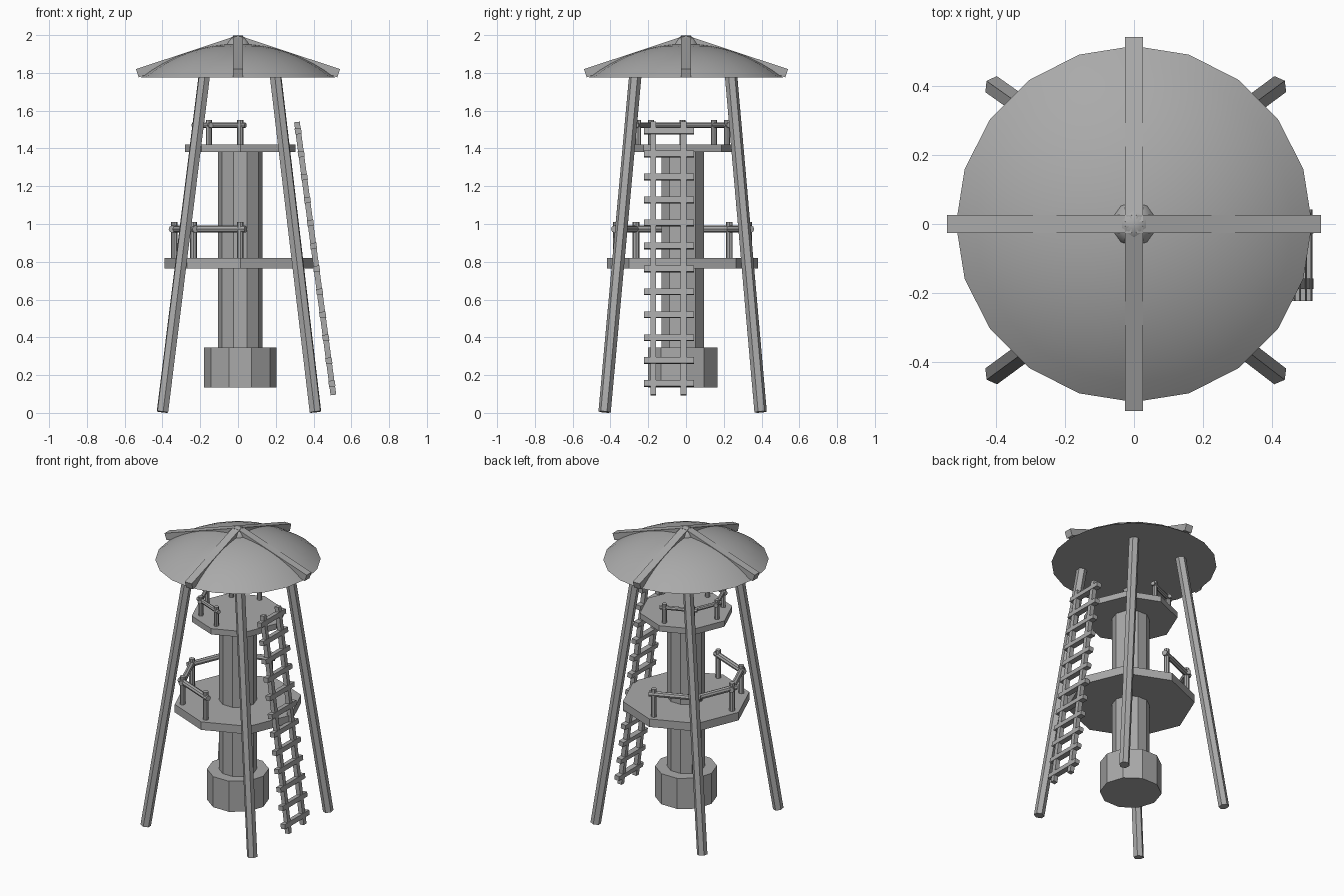
import bpy, bmesh, math
from mathutils import Vector, Matrix

cube = bpy.data.objects.get("Cube")
if cube:
    bpy.data.objects.remove(cube)

COLOR = (0.4, 0.4, 0.4, 1)
grey = bpy.data.materials.new("plain_grey")
grey.use_nodes = True
grey.diffuse_color = COLOR
grey.node_tree.nodes["Principled BSDF"].inputs["Base Color"].default_value = COLOR

CX, CY = 0.012, -0.018   # axis of the tower core


def finish(name, bm, smooth=False):
    bmesh.ops.recalc_face_normals(bm, faces=bm.faces)
    mesh = bpy.data.meshes.new(name)
    bm.to_mesh(mesh)
    bm.free()
    mesh.materials.append(grey)
    obj = bpy.data.objects.new(name, mesh)
    bpy.context.collection.objects.link(obj)
    if smooth:
        bpy.ops.object.select_all(action='DESELECT')
        obj.select_set(True)
        bpy.context.view_layer.objects.active = obj
        bpy.ops.object.shade_smooth_by_angle(angle=math.radians(40))
    return obj


def drum(name, radius, z0, z1, sides):
    """Upright prism on the core axis, one corner on the y axis."""
    bm = bmesh.new()
    place = Matrix.Translation((CX, CY, (z0 + z1) / 2)) @ Matrix.Rotation(math.pi / 2, 4, 'Z')
    bmesh.ops.create_cone(bm, cap_ends=True, segments=sides, radius1=radius,
                          radius2=radius, depth=z1 - z0, matrix=place)
    return finish(name, bm)


def pole(name, a, b, radius, sides, overhang=0.0):
    """Round bar between two points."""
    a, b = Vector(a), Vector(b)
    d = b - a
    bm = bmesh.new()
    place = Matrix.Translation((a + b) / 2) @ d.to_track_quat('Z', 'Y').to_matrix().to_4x4()
    bmesh.ops.create_cone(bm, cap_ends=True, segments=sides, radius1=radius, radius2=radius,
                          depth=d.length + 2 * overhang, matrix=place)
    return finish(name, bm)


def box(name, size, matrix):
    bm = bmesh.new()
    bmesh.ops.create_cube(bm, size=1, matrix=matrix @ Matrix.Diagonal((*size, 1)))
    return finish(name, bm)


# Core: foot, column and two decks
drum("column_foot", 0.193, 0.135, 0.345, 10)
drum("column", 0.118, 0.3, 1.4, 10)
drum("lower_deck", 0.4, 0.765, 0.82, 8)
drum("upper_deck", 0.292, 1.38, 1.42, 8)


# Railings around the right-hand half of each deck
def railing(name, radius, z_deck, z_rail, z_top, post_r, rail_r):
    corners = []
    for i in range(5):
        a = math.pi / 2 + i * math.pi / 4
        corners.append((CX + radius * math.cos(a), CY + radius * math.sin(a)))
    for x, y in corners:
        pole(name + "_post", (x, y, z_deck), (x, y, z_top), post_r, 8)
    for p, q in zip(corners, corners[1:]):
        pole(name + "_rail", (*p, z_rail), (*q, z_rail), rail_r, 8, 0.03)


railing("lower_railing", 0.35, 0.8, 0.973, 1.01, 0.018, 0.019)
railing("upper_railing", 0.235, 1.4, 1.523, 1.55, 0.016, 0.014)

# Leaning legs
for sx in (-1, 1):
    for sy in (-1, 1):
        pole("leg", (0.005 + 0.405 * sx, -0.018 + 0.413 * sy, 0.005),
             (0.01 + 0.188 * sx, -0.015 + 0.253 * sy, 1.79), 0.033, 6)

# Leaning ladder
low, high = Vector((0.505, 0, 0.095)), Vector((0.312, 0, 1.54))
slope = high - low
tilt = Matrix.Rotation(math.atan2(slope.x, slope.z), 4, 'Y')
for y in (-0.173, -0.013):
    mid = (low + high) / 2 + Vector((0, y, 0))
    box("ladder_rail", (0.03, 0.03, slope.length), Matrix.Translation(mid) @ tilt)
for i in range(12):
    z = 0.155 + i * 0.1215
    spot = low + slope * ((z - low.z) / slope.z) + Vector((0, -0.09, 0))
    box("ladder_rung", (0.034, 0.265, 0.032), Matrix.Translation(spot) @ tilt)

# Domed roof: arc profile spun around, closed below
R, H, Z = 0.515, 0.178, 1.775
ball = (R * R + H * H) / (2 * H)
edge = math.asin(R / ball)
bm = bmesh.new()
arc = [bm.verts.new((ball * math.sin(edge * t / 8), 0, Z + H - ball + ball * math.cos(edge * t / 8)))
       for t in range(9)]
arc.append(bm.verts.new((0, 0, Z)))
lines = [bm.edges.new(pair) for pair in zip(arc, arc[1:])]
bmesh.ops.spin(bm, geom=arc + lines, cent=(0, 0, 0), axis=(0, 0, 1),
               angle=2 * math.pi, steps=20, use_merge=False)
bmesh.ops.remove_doubles(bm, verts=bm.verts, dist=0.0005)
finish("roof", bm, smooth=True)

# Four sloping roof beams
outer, inner = Vector((0.533, 0, 1.798)), Vector((0, 0, 1.975))
run = outer - inner
pitch = Matrix.Rotation(math.atan2(-run.z, run.x), 4, 'Y')
for i in range(4):
    turn = Matrix.Rotation(i * math.pi / 2, 4, 'Z')
    box("roof_beam", (run.length, 0.053, 0.046),
        turn @ Matrix.Translation((outer + inner) / 2) @ pitch)

# Knob at the peak
bm = bmesh.new()
bmesh.ops.create_uvsphere(bm, u_segments=10, v_segments=8, radius=0.068,
                          matrix=Matrix.Translation((0, 0, 1.932)))
finish("roof_knob", bm, smooth=True)
